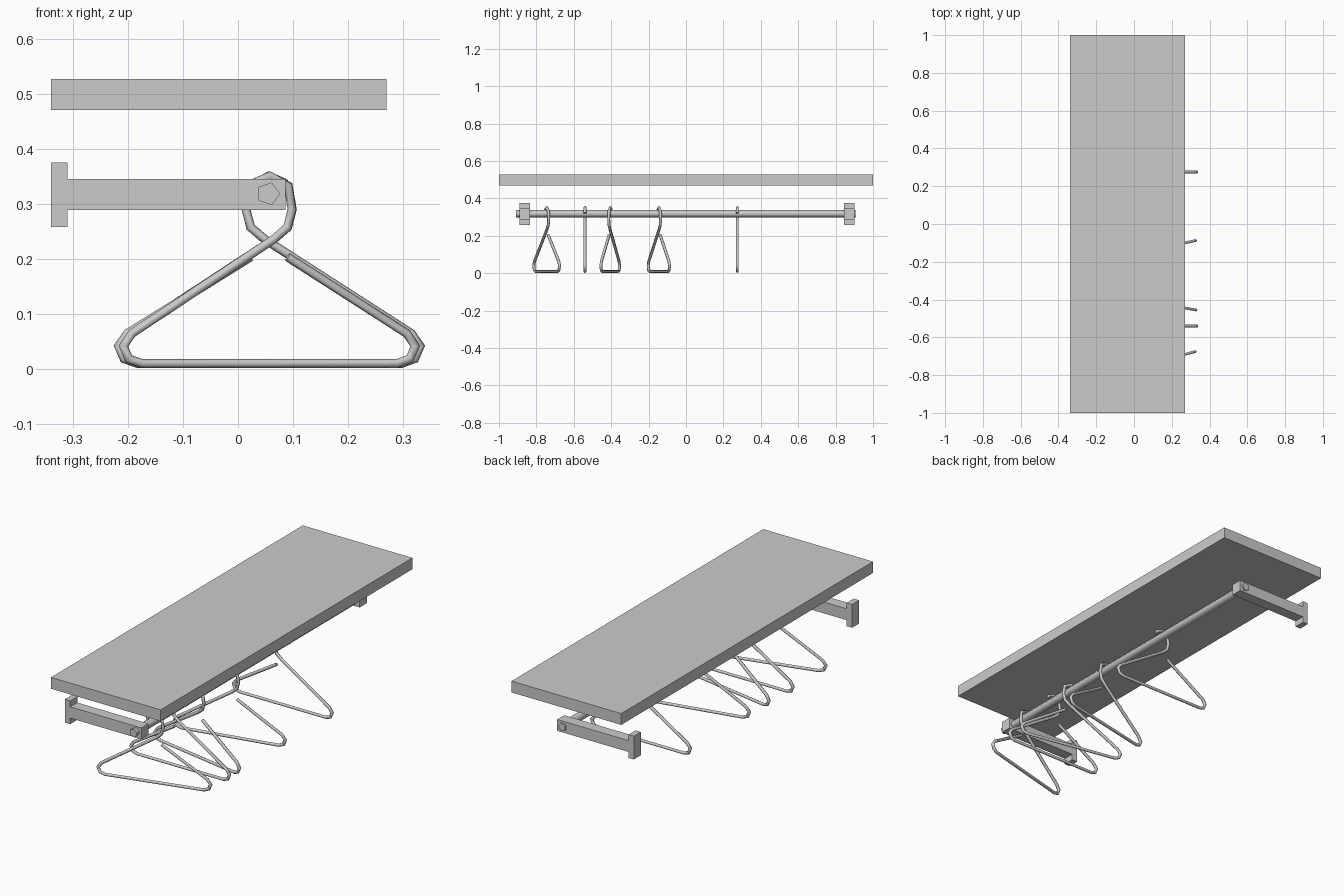
import bpy, bmesh, math
from mathutils import Vector, Matrix

if "Cube" in bpy.data.objects:
    bpy.data.objects.remove(bpy.data.objects["Cube"])

ROD_X, ROD_Z = 0.055, 0.318


def finish(name, bm, smooth=False):
    bmesh.ops.recalc_face_normals(bm, faces=bm.faces)
    me = bpy.data.meshes.new(name)
    bm.to_mesh(me)
    bm.free()
    if smooth:  # long sides smooth, end caps flat
        for p in me.polygons:
            p.use_smooth = len(p.vertices) == 4
    ob = bpy.data.objects.new(name, me)
    bpy.context.collection.objects.link(ob)
    return ob


def prism(name, profile, y0, y1, smooth=False):
    """Extrude an (x, z) profile along y."""
    bm = bmesh.new()
    face = bm.faces.new([bm.verts.new((x, y0, z)) for x, z in profile])
    res = bmesh.ops.extrude_face_region(bm, geom=[face])
    verts = [v for v in res["geom"] if isinstance(v, bmesh.types.BMVert)]
    bmesh.ops.translate(bm, vec=(0, y1 - y0, 0), verts=verts)
    return finish(name, bm, smooth)


def wire(name, path, radius, sides):
    """Sweep a round section along a planar (x, z) path with mitred corners."""
    pts = [Vector((x, 0, z)) for x, z in path]
    bm = bmesh.new()
    rings = []
    for i, p in enumerate(pts):
        a = (p - pts[i - 1]).normalized() if i else None
        b = (pts[i + 1] - p).normalized() if i < len(pts) - 1 else None
        t = ((a or b) + (b or a)).normalized()
        widen = 1 / t.dot(a or b)
        n = Vector((-t.z, 0, t.x)) * widen
        angles = [2 * math.pi * k / sides for k in range(sides)]
        rings.append([bm.verts.new(p + radius * (n * math.cos(s) + Vector((0, math.sin(s), 0))))
                      for s in angles])
    for r, q in zip(rings, rings[1:]):
        for k in range(sides):
            j = (k + 1) % sides
            bm.faces.new((r[k], r[j], q[j], q[k]))
    bm.faces.new(rings[0])
    bm.faces.new(rings[-1])
    return finish(name, bm, True)


# Shelf board
prism("shelf", [(-0.34, 0.47), (0.27, 0.47), (0.27, 0.527), (-0.34, 0.527)], -1, 1)

# Wall brackets: T-shaped plate and arm
bracket = [(-0.34, 0.258), (-0.31, 0.258), (-0.31, 0.288), (0.086, 0.288),
           (0.086, 0.345), (-0.31, 0.345), (-0.31, 0.375), (-0.34, 0.375)]
for side, y in (("front", -0.862), ("back", 0.872)):
    prism(side + "_bracket", bracket, y - 0.028, y + 0.028)

# Five-sided hanging rod
rod = [(ROD_X + 0.0215 * math.cos(2 * math.pi * k / 5),
        ROD_Z + 0.0215 * math.sin(2 * math.pi * k / 5)) for k in range(5)]
prism("hanging_rod", rod, -0.91, 0.907, True)

# Wire hangers: free end, right corner, bar, left corner, hook
corner = [(0.258, 0.064), (0.274, 0.041), (0.264, 0.018), (0.24, 0.0095)]
hanger = ([(0.034, 0.203)] + corner + [(-x, z) for x, z in reversed(corner)]
          + [(0.008, 0.235), (0.034, 0.257), (0.0425, 0.29), (0.035, 0.332),
             (0.001, 0.35), (-0.027, 0.338), (-0.035, 0.322)])
for i, (y, turn) in enumerate([(-0.745, 14.5), (-0.54, 180), (-0.405, -10.5),
                               (-0.145, 12), (0.275, 180)]):
    ob = wire("hanger_%d" % (i + 1), hanger, 0.008, 6)
    ob.data.transform(Matrix.Translation((ROD_X + 0.002, y, 0))
                      @ Matrix.Rotation(math.radians(turn), 4, "Z"))
